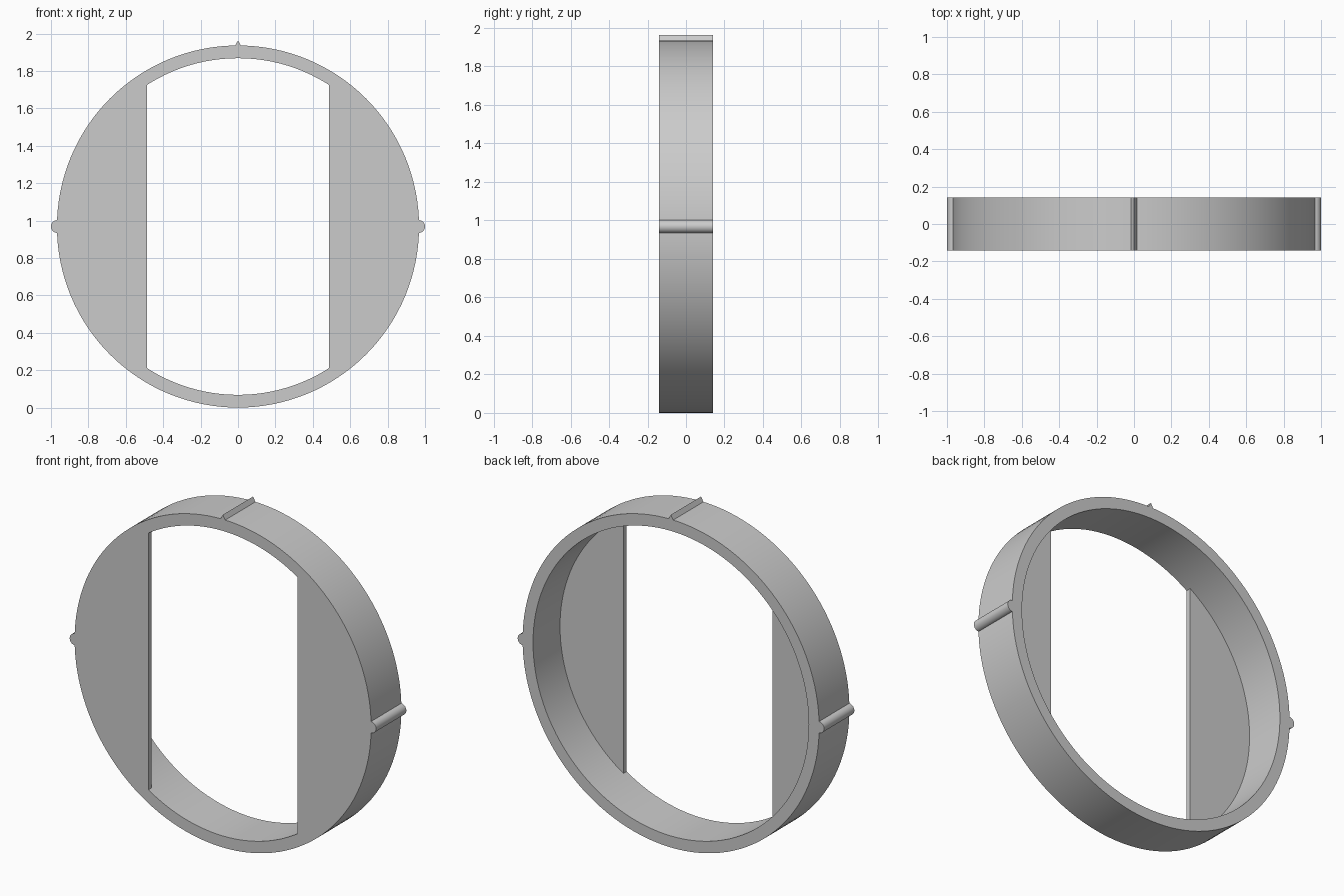
import bpy, bmesh, math

if "Cube" in bpy.data.objects:
    bpy.data.objects.remove(bpy.data.objects["Cube"], do_unlink=True)

R_OUT, R_IN, CZ = 0.968, 0.9, 0.968
FRONT, BACK = -0.141, 0.141
SLOT, PLATE = 0.485, 0.03
PEG_R = 0.034

grey = bpy.data.materials.new("plain grey")
grey.use_nodes = True
grey.diffuse_color = (0.6, 0.6, 0.6, 1)
grey.node_tree.nodes["Principled BSDF"].inputs["Base Color"].default_value = (0.6, 0.6, 0.6, 1)


def finish(name, bm):
    bmesh.ops.recalc_face_normals(bm, faces=bm.faces)
    mesh = bpy.data.meshes.new(name)
    bm.to_mesh(mesh)
    bm.free()
    mesh.materials.append(grey)
    obj = bpy.data.objects.new(name, mesh)
    bpy.context.collection.objects.link(obj)
    bpy.ops.object.select_all(action="DESELECT")
    obj.select_set(True)
    bpy.context.view_layer.objects.active = obj
    bpy.ops.object.shade_smooth_by_angle(angle=math.radians(30))
    return obj


def arc(radius, start, end, steps, cx=0.0):
    angles = [start + (end - start) * i / steps for i in range(steps + 1)]
    return [(cx + radius * math.cos(a), CZ + radius * math.sin(a)) for a in angles]


def prism(name, outline, y0, y1):
    """Extrude an x-z outline from y0 to y1."""
    bm = bmesh.new()
    face = bm.faces.new([bm.verts.new((x, y0, z)) for x, z in outline])
    new = bmesh.ops.extrude_face_region(bm, geom=[face])["geom"]
    verts = [v for v in new if isinstance(v, bmesh.types.BMVert)]
    bmesh.ops.translate(bm, verts=verts, vec=(0, y1 - y0, 0))
    return finish(name, bm)


# Outer ring: rectangular section swept around the y axis
bm = bmesh.new()
section = [(R_OUT, FRONT), (R_OUT, BACK), (R_IN, BACK), (R_IN, FRONT)]
loops = [[bm.verts.new((x, y, z)) for x, z in arc(r, 0, math.tau, 128)[:-1]]
         for r, y in section]
for k, loop in enumerate(loops):
    other = loops[(k + 1) % len(loops)]
    for i in range(len(loop)):
        j = (i + 1) % len(loop)
        bm.faces.new((loop[i], loop[j], other[j], other[i]))
finish("ring", bm)

# Segment plates flush with the front, and rounded pegs on both sides
half = math.acos(SLOT / R_IN)
for side, sign in (("left", 1), ("right", -1)):
    segment = [(sign * x, z) for x, z in arc(R_IN + 0.001, -half, half, 48)]
    prism(side + "_plate", segment, FRONT, FRONT + PLATE)
    peg = arc(PEG_R, 0, math.tau, 32, sign * (1 - PEG_R))[:-1]
    prism(side + "_peg", peg, FRONT, BACK)

# Pointed ridge on top
top = CZ + R_OUT
prism("top_ridge", [(-0.017, top - 0.004), (0.017, top - 0.004), (0, top + 0.027)], FRONT, BACK)
